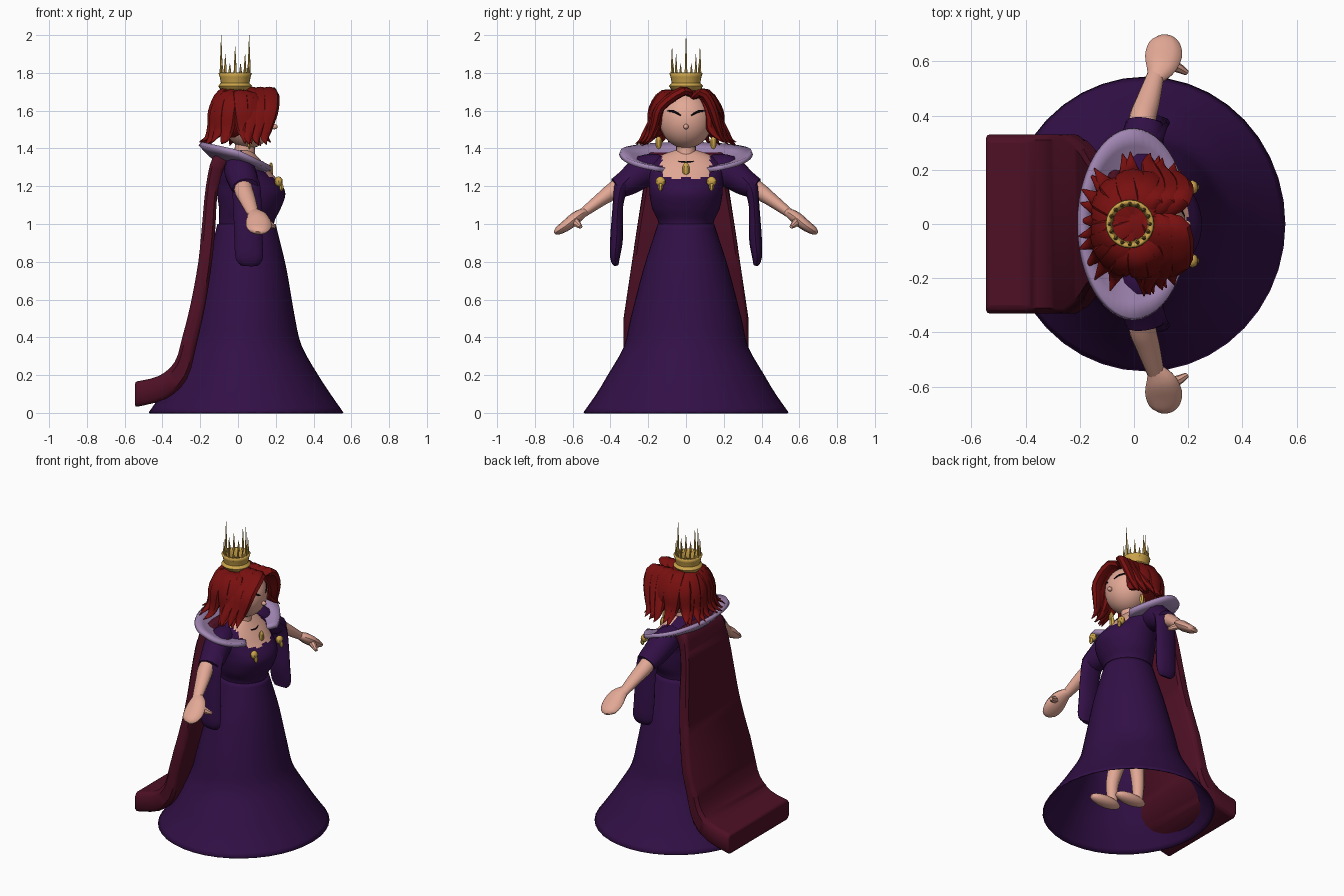
import bpy, bmesh, math, random
from mathutils import Vector

random.seed(4)
if "Cube" in bpy.data.objects:
    bpy.data.objects.remove(bpy.data.objects["Cube"])


def material(name, *rgb):
    mat = bpy.data.materials.new(name)
    mat.use_nodes = True
    mat.diffuse_color = (*rgb, 1)
    mat.node_tree.nodes["Principled BSDF"].inputs["Base Color"].default_value = (*rgb, 1)
    return mat


purple = material("dark purple", .032, .005, .062)
wine = material("wine red", .075, .005, .018)
red = material("hair red", .19, .005, .005)
skin = material("skin", .76, .39, .30)
lavender = material("lavender", .36, .24, .45)
gold = material("gold", .60, .37, .07)
black = material("black", .006, .003, .006)
parts = []


def finish(name, bm, *mats):
    bmesh.ops.recalc_face_normals(bm, faces=bm.faces)
    mesh = bpy.data.meshes.new(name)
    bm.to_mesh(mesh)
    bm.free()
    for mat in mats:
        mesh.materials.append(mat)
    obj = bpy.data.objects.new(name, mesh)
    bpy.context.collection.objects.link(obj)
    parts.append(obj)
    return obj


def smooth_rows(rows, sub):
    """Catmull-Rom resampling of rows of numbers."""
    rows = [Vector(r) for r in rows]
    out = []
    for i in range(len(rows) - 1):
        a, b = rows[max(i - 1, 0)], rows[i]
        c, d = rows[i + 1], rows[min(i + 2, len(rows) - 1)]
        for k in range(sub):
            t = k / sub
            out.append((b * 2 + (c - a) * t + (a * 2 - b * 5 + c * 4 - d) * t * t
                        + (b * 3 - a - c * 3 + d) * t ** 3) / 2)
    return out + [rows[-1]]


def skin_rings(rings, closed=True, caps=True):
    bm = bmesh.new()
    loops = [[bm.verts.new(p) for p in ring] for ring in rings]
    n = len(loops[0])
    for low, high in zip(loops, loops[1:]):
        for i in range(n if closed else n - 1):
            j = (i + 1) % n
            bm.faces.new((low[i], low[j], high[j], high[i]))
    if caps:
        bm.faces.new(loops[0])
        bm.faces.new(loops[-1])
    return bm


def loft(rows, sides=32, sub=4, caps=True):
    """Rows of height, back x, front x, half width."""
    rings = []
    for z, back, front, half in smooth_rows(rows, sub):
        ring = []
        for i in range(sides):
            a = math.tau * i / sides
            ring.append(((back + front) / 2 + (front - back) / 2 * math.cos(a), half * math.sin(a), z))
        rings.append(ring)
    return skin_rings(rings, caps=caps)


def tube(name, rows, mat, ref=(1, 0, 0), sides=12, sub=4):
    """Rows of x, y, z, radius along ref, radius across it."""
    rows = smooth_rows(rows, sub)
    rings = []
    for i, row in enumerate(rows):
        ahead, behind = rows[min(i + 1, len(rows) - 1)], rows[max(i - 1, 0)]
        t = (Vector(ahead[:3]) - Vector(behind[:3])).normalized()
        ref = Vector(ref)
        u = (ref - t * ref.dot(t)).normalized()
        v = t.cross(u)
        angles = [math.tau * k / sides for k in range(sides)]
        rings.append([Vector(row[:3]) + u * row[3] * math.cos(a) + v * row[4] * math.sin(a) for a in angles])
    return finish(name, skin_rings(rings), mat)


def ball(name, centre, radii, mat, keep=None, seg=28):
    bm = bmesh.new()
    bmesh.ops.create_uvsphere(bm, u_segments=seg, v_segments=seg // 2 + 2, radius=1)
    for v in bm.verts:
        v.co = Vector(c + r * k for c, r, k in zip(centre, radii, v.co))
    if keep:
        drop = [f for f in bm.faces if not keep(f.calc_center_median())]
        bmesh.ops.delete(bm, geom=drop, context='FACES')
    return finish(name, bm, mat)


def thicken(obj, amount):
    mod = obj.modifiers.new("thickness", 'SOLIDIFY')
    mod.thickness = amount
    mod.offset = 0


# Skirt, open underneath
skirt = finish("skirt", loft([(0, -.47, .555, .54), (.1, -.40, .485, .47), (.2, -.34, .42, .41),
                              (.35, -.27, .335, .325), (.5, -.23, .298, .29), (.75, -.17, .255, .225),
                              (.9, -.13, .22, .178), (1.0, -.105, .195, .145)], 40, 3, False), purple)
thicken(skirt, .008)

# Bodice with a bare neckline
bm = loft([(.98, -.10, .19, .143), (1.02, -.10, .195, .15), (1.08, -.10, .225, .178), (1.15, -.11, .25, .192),
           (1.2, -.11, .238, .195), (1.25, -.11, .195, .2), (1.31, -.10, .145, .2),
           (1.36, -.08, .10, .14), (1.39, -.04, .07, .06)], 48, 5)
for f in bm.faces:
    c = f.calc_center_median()
    f.material_index = int(c.x > .02 and abs(c.y) < .13 and c.z > 1.24 + .2 * abs(abs(c.y) - .05))
finish("bodice", bm, purple, skin)
finish("neck", loft([(1.33, -.02, .1, .06), (1.38, -.02, .09, .052), (1.46, -.01, .09, .055)], 20), skin)

# Collar, a tilted dish open at the front
rings = []
for t in (0, .25, .5, .75, 1):
    ring = []
    for i in range(41):
        a = math.radians(28 + 304 * i / 40)
        x, y = (.1 + .1 * t) * math.cos(a), (.12 + .23 * t) * math.sin(a)
        drop = .05 * max(0, math.cos(a)) * t
        ring.append((x, y, 1.31 + .07 * t ** 1.3 - .23 * x - drop))
    rings.append(ring)
thicken(finish("collar", skin_rings(rings, False, False), lavender), .025)

# Cape: thick profile that widens towards its trailing end
outer = [(-.07, 1.38), (-.135, 1.35), (-.17, 1.2), (-.19, 1.0), (-.21, .8), (-.25, .58),
         (-.295, .4), (-.335, .27), (-.42, .195), (-.545, .165)]
inner = [(-.03, 1.34), (-.08, 1.28), (-.11, 1.15), (-.12, .98), (-.14, .78), (-.175, .56),
         (-.22, .36), (-.27, .18), (-.38, .075), (-.545, .03)]
rings = []
for (ox, oz, ix, iz) in smooth_rows([(*o, *i) for o, i in zip(outer, inner)], 3):
    half = min(.33, .2 + .15 * (1.38 - oz))
    a, b = Vector((ox, 0, oz)), Vector((ix, 0, iz))
    section = [(0, -.94), (0, .94), (.2, 1), (.8, 1), (1, .94), (1, -.94), (.8, -1), (.2, -1)]
    rings.append([a.lerp(b, s) + Vector((0, half * w, 0)) for s, w in section])
cape = finish("cape", skin_rings(rings), wine)
bevel = cape.modifiers.new("soft edge", 'BEVEL')
bevel.width, bevel.segments, bevel.angle_limit = .012, 2, math.radians(50)
bevel.limit_method = 'ANGLE'

# Limbs and everything else that comes in pairs
for side, s in (("left", 1), ("right", -1)):
    tube(side + "_sleeve", [(0, s * .13, 1.3, .07, .07), (.01, s * .22, 1.28, .085, .085),
                            (.03, s * .31, 1.22, .08, .07), (.04, s * .37, 1.19, .07, .055)], purple)
    tube(side + "_hanging_sleeve", [(.02, s * .24, 1.29, .06, .05), (.04, s * .335, 1.21, .075, .045),
                                    (.05, s * .36, 1.1, .075, .028), (.055, s * .367, .93, .075, .034),
                                    (.06, s * .376, .82, .072, .025), (.06, s * .368, .78, .045, .012)], purple)
    tube(side + "_arm", [(.02, s * .25, 1.27, .045, .045), (.03, s * .38, 1.18, .05, .045),
                         (.05, s * .45, 1.13, .045, .036), (.08, s * .55, 1.055, .032, .024)], skin)
    tube(side + "_hand", [(.078, s * .535, 1.065, .03, .022), (.1, s * .58, 1.035, .058, .032),
                          (.11, s * .63, .995, .068, .03), (.108, s * .675, .965, .052, .022),
                          (.105, s * .693, .952, .02, .01)], skin)
    tube(side + "_thumb", [(.13, s * .59, 1.02, .025, .022), (.165, s * .575, 1.0, .02, .018),
                           (.195, s * .557, .985, .01, .01)], skin, (0, 0, 1), 8)
    # Leg and foot, one step apart
    step = .02 if s > 0 else .12
    tube(side + "_leg", [(step, s * .06, .06, .032, .03), (step, s * .06, .2, .042, .04),
                         (.05, s * .06, .45, .06, .055)], skin)
    ball(side + "_foot", (step + .06, s * .06, .045), (.115, .045, .035), skin, seg=16)
    # Closed eye following the face
    lash = []
    for k in range(6):
        y, z = .028 + .014 * k, 1.575 + .024 * math.sin(k / 5 * 1.9)
        x = .055 + .135 * math.sqrt(1 - (y / .14) ** 2 - ((z - 1.55) / .15) ** 2)
        lash.append((x, s * y, z, .003 + .004 * math.sin(k / 5 * math.pi), .004))
    tube(side + "_eye", lash, black, (0, 0, 1), 6, 2)
    # Brooch: round boss with a small drop
    ball(side + "_brooch", (.215, s * .135, 1.225), (.022, .027, .027), gold, seg=8)
    ball(side + "_brooch_drop", (.23, s * .135, 1.195), (.012, .013, .022), gold, seg=6)
    ball(side + "_earring", (.06, s * .145, 1.43), (.012, .018, .035), gold, seg=6)

# Head
ball("head", (.055, 0, 1.55), (.135, .14, .15), skin)
ball("nose", (.192, 0, 1.515), (.018, .014, .014), skin, seg=12)

# Choker and pendant
loop = [(.045 + .085 * math.cos(a), .08 * math.sin(a), 1.352 - .025 * math.cos(a), .005, .005)
        for a in (math.tau * i / 16 for i in range(17))]
tube("choker", loop, black, (0, 0, 1), 6, 2)
ball("pendant", (.175, 0, 1.285), (.014, .02, .042), gold, seg=6)

# Hair cap and swept locks
ball("hair_cap", (.02, 0, 1.575), (.145, .165, .14), red,
     lambda c: c.z > 1.46 and not (c.x > .07 and c.z < 1.67 and abs(c.y) < .15))
for i in range(17):
    a = math.radians(58 + 244 * i / 16 + random.uniform(-4, 4))
    out = Vector((math.cos(a), math.sin(a), 0))
    wide = 1 + .3 * abs(out.y)
    swing = Vector((-out.y, out.x, 0)) * random.uniform(-.03, .03)
    rows = []
    for r, z, w, d in ((.02, 1.685, .03, .02), (.09, 1.685, .045, .026), (.132, 1.6, .046, .028),
                       (.14, 1.51, .038, .024), (.165, 1.455, .022, .012), (.205, 1.425, .002, .002)):
        tip = (1.7 - z) / .28
        p = Vector((.01, 0, z + random.uniform(-.012, .012))) + out * r * wide + swing * tip
        rows.append((*p, w, d))
    tube("hair_lock", rows, red, (-out.y, out.x, 0), 8, 3)

# Fringe swept from the parting to both cheeks
for s, lift in ((-1, .012), (1, 0)):
    for k in range(3):
        back = .045 * k
        tube("fringe", [(.11 - back, .03, 1.67 + lift, .02, .015),
                        (.165 - back, .035 + s * .055, 1.69 + lift, .045, .026),
                        (.172 - back, s * .135, 1.62, .046, .026),
                        (.155 - back, s * (.165 + .01 * k), 1.53, .036, .022),
                        (.14 - back, s * (.19 + .02 * k), 1.46, .022, .012),
                        (.15 - back, s * (.225 + .018 * k), 1.42, .002, .002)], red, (1, .2, 0), 8, 3)

# Crown band and needle spikes
cx = -.015
band = [(z, cx - r, cx + r, r) for z, r in ((1.685, .055), (1.73, .084), (1.745, .07), (1.78, .076), (1.8, .083))]
thicken(finish("crown_band", loft(band, 24, 1, False), gold), .012)
for i in range(16):
    a = math.tau * i / 16
    height = .05 if i % 2 else (.2 if i % 8 == 0 else .14 if i % 4 == 0 else .1)
    x, y = cx + .074 * math.cos(a), .074 * math.sin(a)
    tube("crown_spike", [(x, y, 1.78, .009, .009), (x, y, 1.8 + height / 3, .006, .006),
                         (x, y, 1.8 + height, .0008, .0008)], gold, sides=6, sub=1)

bpy.ops.object.select_all(action='DESELECT')
for obj in parts:
    obj.select_set(True)
bpy.context.view_layer.objects.active = parts[0]
bpy.ops.object.shade_smooth_by_angle(angle=math.radians(40))
